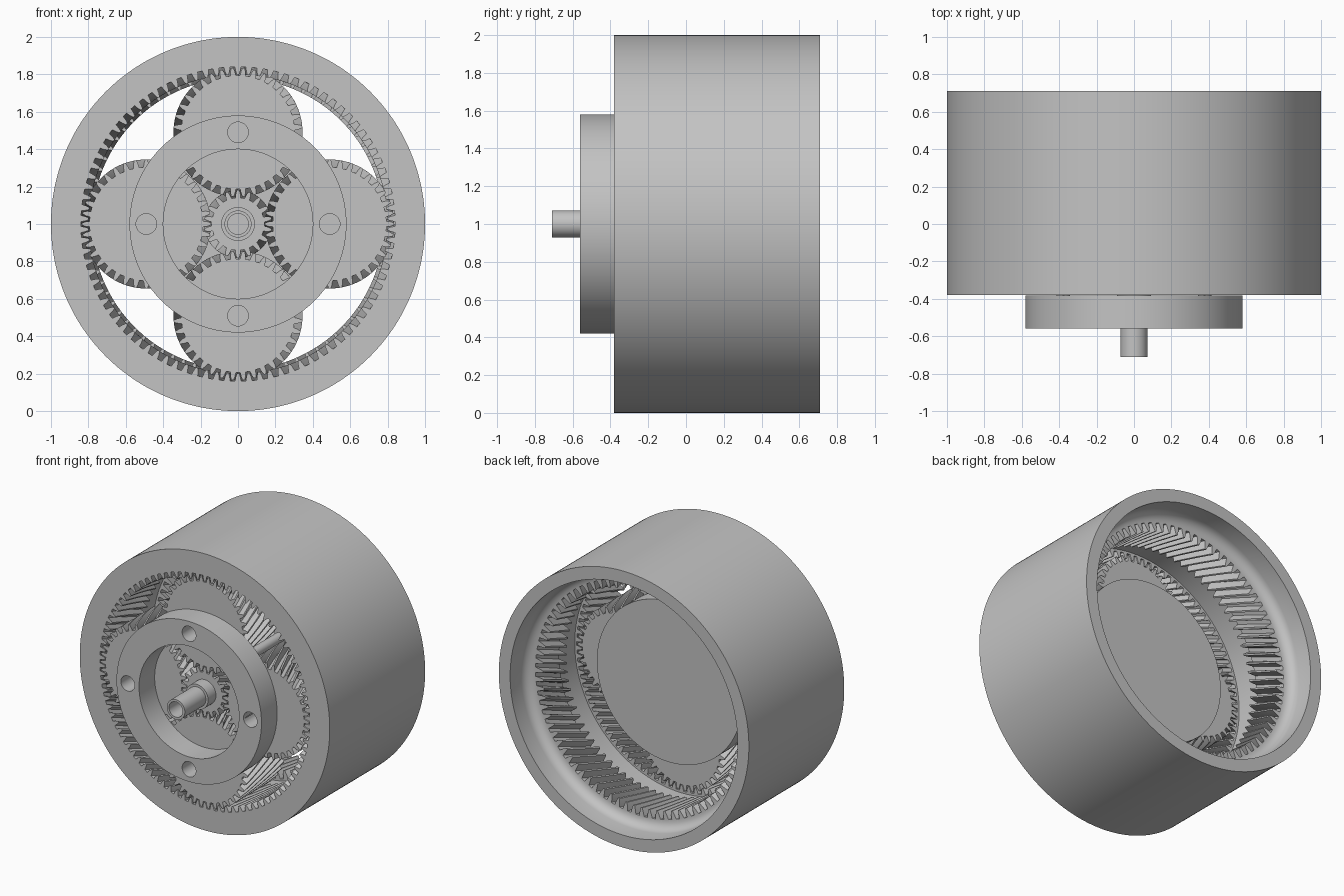
import bpy, bmesh
from math import pi, sin, cos, radians

cube = bpy.data.objects.get("Cube")
if cube:
    bpy.data.objects.remove(cube, do_unlink=True)

# Single metal colour
steel = bpy.data.materials.new("grey_steel")
steel.use_nodes = True
COLOUR = (0.55, 0.55, 0.55, 1)
steel.diffuse_color = COLOUR
steel.node_tree.nodes["Principled BSDF"].inputs["Base Color"].default_value = COLOUR

# Main dimensions along the axis and the tooth helix
FRONT, STAGE_END, BACK = -0.38, 0.05, 0.71
HELIX = 0.4
CENTRE_Z = 1.0
ORBIT = 0.49
STEPS = 6
# One tooth as (fraction of pitch, height)
TOOTH = [(0, 0), (.22, 0), (.28, .5), (.40, 1), (.5, 1), (.60, 1), (.72, .5), (.78, 0)]
TOOTH_LONG = TOOTH[:1] + [(.1, 0)] + TOOTH[1:]


def circle(y, r, n=96, shift=0):
    """Plain circular section."""
    return [(r * cos(2 * pi * (i + shift) / n), y, r * sin(2 * pi * (i + shift) / n))
            for i in range(n)]


def toothed(y, teeth, root, tip, turn, pattern=TOOTH):
    """Toothed section."""
    pts = []
    for k in range(teeth):
        for f, h in pattern:
            a = 2 * pi * (k + f) / teeth + turn
            r = root + (tip - root) * h
            pts.append((r * cos(a), y, r * sin(a)))
    return pts


def loft(name, rows, capped=True, x=0, z=CENTRE_Z):
    """Skin a list of equal-length sections into a solid."""
    bm = bmesh.new()
    rings = [[bm.verts.new(p) for p in row] for row in rows]
    n = len(rings[0])
    for a, b in zip(rings, rings[1:]):
        for i in range(n):
            j = (i + 1) % n
            bm.faces.new((a[i], a[j], b[j], b[i]))
    if capped:
        bm.faces.new(rings[0])
        bm.faces.new(rings[-1])
    bmesh.ops.remove_doubles(bm, verts=bm.verts, dist=1e-5)
    bmesh.ops.recalc_face_normals(bm, faces=bm.faces)
    me = bpy.data.meshes.new(name)
    bm.to_mesh(me)
    bm.free()
    me.materials.append(steel)
    ob = bpy.data.objects.new(name, me)
    bpy.context.collection.objects.link(ob)
    ob.location = (x, 0, z)
    return ob


def activate(ob):
    bpy.ops.object.select_all(action='DESELECT')
    ob.select_set(True)
    bpy.context.view_layer.objects.active = ob


def smooth(ob):
    activate(ob)
    bpy.ops.object.shade_smooth_by_angle(angle=radians(30))


def gear(name, teeth, pitch, root, tip, hand, half_turn, x=0, z=CENTRE_Z):
    """Helical external gear; half_turn offsets it by half a tooth."""
    start = -pi / teeth if half_turn else 0
    rows = []
    for s in range(STEPS + 1):
        d = (STAGE_END - FRONT) * s / STEPS
        rows.append(toothed(FRONT + d, teeth, root, tip, start + hand * HELIX * d / pitch))
    smooth(loft(name, rows, x=x, z=z))


# Ring gear housing: two internal helical bands, groove between, coved rear bore
N = 720
REAR_START, REAR_END = 0.25, 0.52
ROOT, PITCH = 0.84, 0.817
rows = [circle(FRONT, 1, N)]
for s in range(STEPS + 1):
    d = (STAGE_END - FRONT) * s / STEPS
    rows.append(toothed(FRONT + d, 90, ROOT, .799, HELIX * d / PITCH))
turn = HELIX * (STAGE_END - FRONT) / PITCH
shift = round(turn * N / (2 * pi))
rows += [circle(STAGE_END, .855, N, shift), circle(REAR_START, .855, N, shift)]
for s in range(STEPS + 1):
    d = (REAR_END - REAR_START) * s / STEPS
    rows.append(toothed(REAR_START + d, 80, ROOT, .78, turn + HELIX * d / PITCH, TOOTH_LONG))
turn += HELIX * (REAR_END - REAR_START) / PITCH
shift = round(turn * N / (2 * pi))
for s in range(6):
    a = s / 5 * pi / 2
    rows.append(circle(REAR_END + .07 * (1 - cos(a)), ROOT + .07 * sin(a), N, shift))
rows += [circle(BACK, .91, N, shift), circle(BACK, 1, N, shift), circle(FRONT, 1, N, shift)]
smooth(loft("ring_gear_housing", rows, capped=False))

# Sun gear and four planets
gear("sun_gear", 18, .163, .141, .181, -1, False)
for name, dx, dz in (("left", 1, 0), ("top", 0, 1), ("right", -1, 0), ("bottom", 0, -1)):
    gear(name + "_planet_gear", 36, .327, .304, .345, 1, dx != 0,
         dx * ORBIT, CENTRE_Z + dz * ORBIT)

# Hollow stepped input shaft
shaft = [(-.58, .055), (-.71, .055), (-.71, .072), (-.47, .072), (-.47, .09), (-.37, .09)]
smooth(loft("input_shaft", [circle(y, r) for y, r in shaft]))

# Carrier front plate with pin holes
plate = [(-.56, .4), (-.56, .58), (FRONT - .001, .58), (FRONT - .001, .4), (-.56, .4)]
carrier = loft("carrier_front_plate", [circle(y, r) for y, r in plate], capped=False)
for k in range(4):
    a = k * pi / 2
    cutter = loft("pin_hole_cutter", [circle(-.7, .055, 32), circle(-.3, .055, 32)],
                  x=ORBIT * cos(a), z=CENTRE_Z + ORBIT * sin(a))
    cutter.hide_render = True
    mod = carrier.modifiers.new("pin_hole", 'BOOLEAN')
    mod.operation = 'DIFFERENCE'
    mod.solver = 'EXACT'
    mod.object = cutter
    activate(carrier)
    bpy.ops.object.modifier_apply(modifier=mod.name)
    bpy.data.objects.remove(cutter, do_unlink=True)
smooth(carrier)

# Carrier rear plate and the posts joining the plates between the planets
smooth(loft("carrier_rear_plate", [circle(.055, .58), circle(.19, .58)]))
for k in range(4):
    a = pi / 4 + k * pi / 2
    smooth(loft("carrier_post", [circle(-.39, .035, 24), circle(.06, .035, 24)],
                x=.535 * cos(a), z=CENTRE_Z + .535 * sin(a)))
